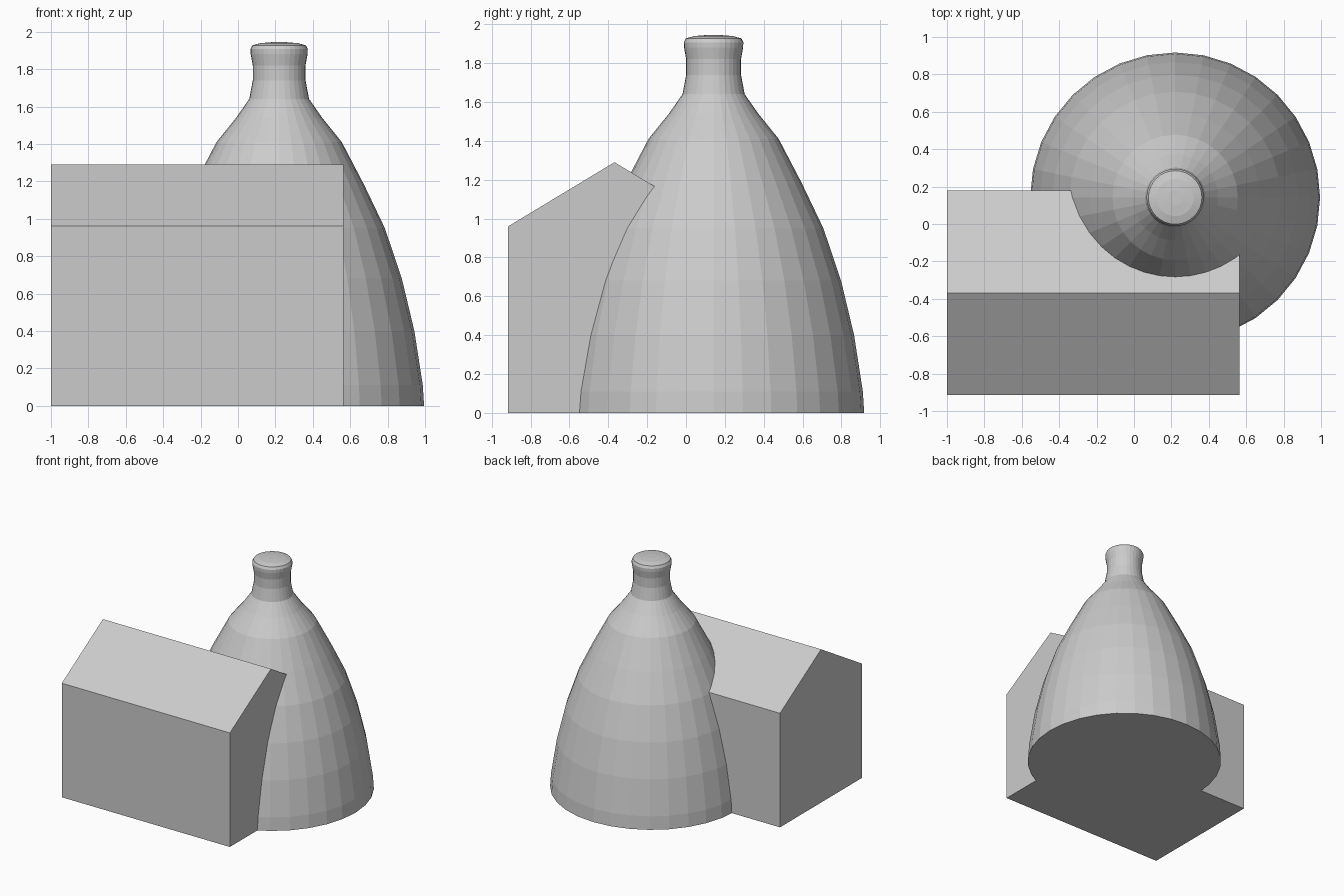
import bpy, bmesh, math

if "Cube" in bpy.data.objects:
    bpy.data.objects.remove(bpy.data.objects["Cube"])

CX, CY, SIDES = 0.22, 0.142, 32


def finish(name, bm):
    bmesh.ops.recalc_face_normals(bm, faces=bm.faces)
    mesh = bpy.data.meshes.new(name)
    bm.to_mesh(mesh)
    bm.free()
    obj = bpy.data.objects.new(name, mesh)
    bpy.context.collection.objects.link(obj)
    return obj


def lathe(name, profile, sides):
    bm = bmesh.new()
    rings = []
    for r, z in profile:
        rings.append([bm.verts.new((CX + r * math.cos(2 * math.pi * i / sides),
                                    CY + r * math.sin(2 * math.pi * i / sides), z))
                      for i in range(sides)])
    for a, b in zip(rings, rings[1:]):
        for i in range(sides):
            j = (i + 1) % sides
            bm.faces.new((a[i], a[j], b[j], b[i]))
    bm.faces.new(rings[0])
    bm.faces.new(rings[-1])
    return finish(name, bm)


def extrude_x(name, section, x0, x1):
    bm = bmesh.new()
    face = bm.faces.new([bm.verts.new((x0, y, z)) for y, z in section])
    out = bmesh.ops.extrude_face_region(bm, geom=[face])
    for v in out["geom"]:
        if isinstance(v, bmesh.types.BMVert):
            v.co.x = x1
    # keep the starting cap if the extrusion removed it
    start = [v for v in bm.verts if abs(v.co.x - x0) < 1e-6]
    if not any(all(v in start for v in f.verts) for f in bm.faces):
        bm.faces.new(start)
    return finish(name, bm)


# Bottle-shaped kiln: bulging body, waisted neck, rolled rim and domed cap
lathe("kiln_body", [
    (0.775, 0.0), (0.768, 0.11), (0.723, 0.40), (0.656, 0.68),
    (0.565, 0.95), (0.455, 1.18), (0.335, 1.41), (0.23, 1.54),
    (0.16, 1.64), (0.141, 1.74), (0.141, 1.82), (0.152, 1.88),
    (0.153, 1.907), (0.143, 1.927), (0.10, 1.939), (0.04, 1.944),
], SIDES)

# Gabled workshop running into the side of the kiln
extrude_x("workshop", [
    (-0.915, 0.0), (0.178, 0.0), (0.178, 0.96), (-0.368, 1.29), (-0.915, 0.96),
], -1.0, 0.565)
